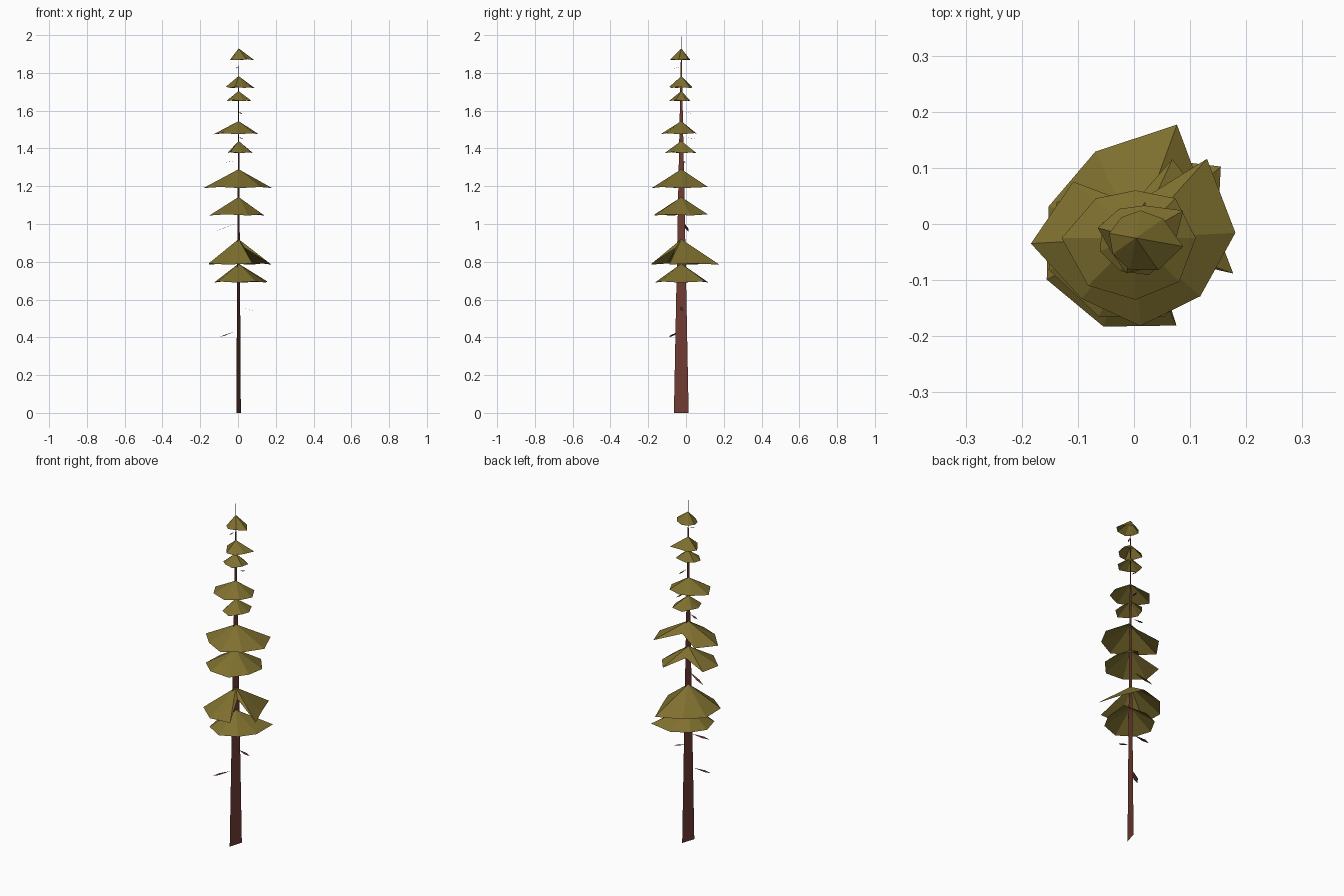
import bpy
import math
from mathutils import Vector

if "Cube" in bpy.data.objects:
    bpy.data.objects.remove(bpy.data.objects["Cube"])

CX, CY = 0.003, -0.025  # trunk axis


def material(name, color):
    m = bpy.data.materials.new(name)
    m.diffuse_color = (*color, 1.0)
    m.use_nodes = True
    m.node_tree.nodes["Principled BSDF"].inputs["Base Color"].default_value = m.diffuse_color
    return m


BARK = material("reddish_bark", (0.16, 0.045, 0.033))
LEAF = material("olive_needles", (0.21, 0.16, 0.028))


def add_mesh(name, verts, faces, mat):
    me = bpy.data.meshes.new(name)
    me.from_pydata(verts, [], faces)
    me.materials.append(mat)
    me.update()
    ob = bpy.data.objects.new(name, me)
    bpy.context.collection.objects.link(ob)
    return ob


def canopy(index, top, rim, phase, radii, notch=None):
    """Jagged open cone; short radii sit high on the slope and form notches."""
    pts = [(phase + 45 * i, r) for i, r in enumerate(radii)]
    if notch is not None:
        pts.append((notch, 0.045))
    pts.sort()
    reach = 0.6 * max(radii)
    verts = [(CX, CY, top)]
    for i, (deg, r) in enumerate(pts):
        a = math.radians(deg)
        z = top - (top - rim) * (min(1, r / reach) if r < 0.4 * max(radii) else 1)
        if r >= reach:
            z += 0.006 * (i % 2)
        verts.append((CX + r * math.cos(a), CY + r * math.sin(a), z))
    n = len(pts)
    faces = [(0, 1 + i, 1 + (i + 1) % n) for i in range(n)]
    add_mesh(f"canopy_{index}", verts, faces, LEAF)


def twig(index, base, tip, width):
    """Flat kite-shaped dead branch, widest towards its tip."""
    b, t = Vector(base), Vector(tip)
    d = t - b
    side = Vector((-d.y, d.x, 0)).normalized() * width / 2
    mid = b + d * 0.65
    add_mesh(f"twig_{index}", [b, mid - side, t, mid + side], [(0, 1, 2, 3)], BARK)


# Trunk: flat tapering blade
add_mesh("trunk",
         [(CX - 0.012, CY - 0.039, 0), (CX + 0.012, CY + 0.039, 0), (CX, CY, 2.0)],
         [(0, 1, 2)], BARK)

# Foliage tiers, bottom to top: apex z, rim z, first angle, radii, extra notch
TIERS = [
    (0.79, 0.69, -5, (.145, .198, .145, .13, .13, .14, .14, .14), None),
    (0.92, 0.785, -20, (.185, .14, .215, .17, .165, .175, .168, .172), 317),
    (1.143, 1.045, 20, (.145, .155, .05, .155, .165, .155, .15, .14), None),
    (1.29, 1.19, 3, (.178, .19, .06, .15, .187, .145, .157, .155), None),
    (1.44, 1.375, 10, (.078, .09, .08, .06, .06, .075, .09, .08), None),
    (1.545, 1.475, 0, (.107, .1, .085, .1, .132, .12, .11, .11), None),
    (1.704, 1.65, 20, (.068, .05, .045, .065, .068, .065, .07, .07), None),
    (1.783, 1.72, 30, (.098, .06, .06, .07, .05, .065, .06, .07), None),
    (1.93, 1.867, -10, (.086, .06, .05, .045, .048, .05, .058, .07), None),
]
for k, tier in enumerate(TIERS, 1):
    canopy(k, *tier)

# Dead twigs: base, tip, width
TWIGS = [
    ((-.02, -.04, .43), (-.10, -.09, .40), .025),
    ((.02, -.025, .56), (.09, -.02, .54), .022),
    ((-.02, -.025, .635), (-.13, -.03, .628), .022),
    ((-.01, -.01, 1.005), (-.12, .012, .96), .018),
    ((-.015, -.02, 1.335), (-.07, -.005, 1.325), .015),
    ((.008, -.01, 1.46), (.025, .055, 1.45), .013),
    ((.005, -.01, 1.595), (.02, .04, 1.583), .012),
    ((0, -.03, 1.832), (-.012, -.065, 1.823), .008),
]
for k, t in enumerate(TWIGS, 1):
    twig(k, *t)
